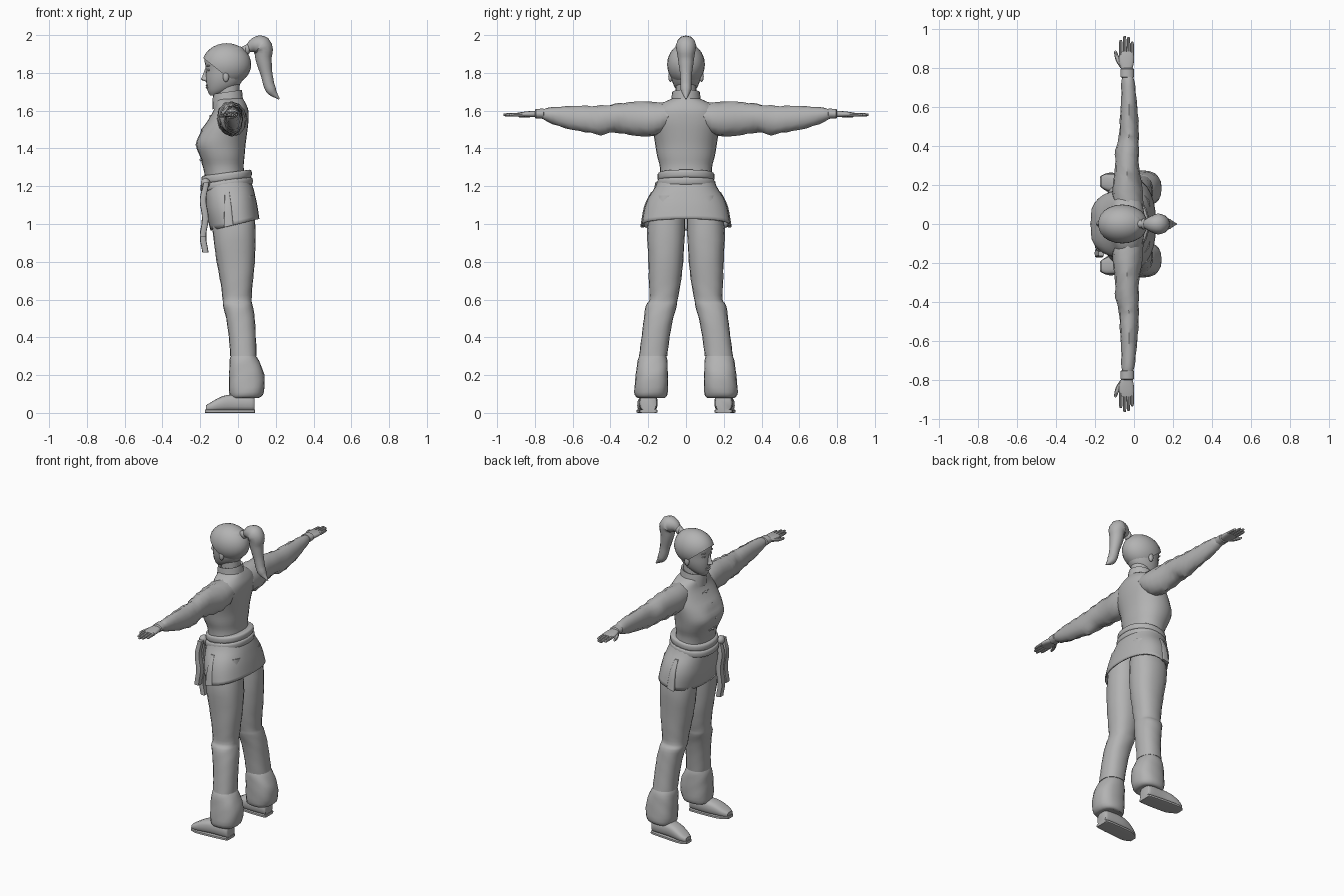
import bpy
import bmesh
from math import sin, cos, pi, copysign
from mathutils import Vector

if "Cube" in bpy.data.objects:
    bpy.data.objects.remove(bpy.data.objects["Cube"])

grey = bpy.data.materials.new("plain grey")
grey.use_nodes = True
grey.diffuse_color = (.45, .45, .45, 1)
grey.node_tree.nodes["Principled BSDF"].inputs["Base Color"].default_value = grey.diffuse_color


def finish(bm, name):
    """Turn a bmesh into a smooth grey object."""
    bmesh.ops.recalc_face_normals(bm, faces=bm.faces)
    mesh = bpy.data.meshes.new(name)
    bm.to_mesh(mesh)
    bm.free()
    obj = bpy.data.objects.new(name, mesh)
    bpy.context.collection.objects.link(obj)
    mesh.materials.append(grey)
    bpy.ops.object.select_all(action="DESELECT")
    obj.select_set(True)
    bpy.context.view_layer.objects.active = obj
    bpy.ops.object.shade_smooth_by_angle(angle=.7)
    return obj


def smooth_rings(rings, steps):
    """Insert rings along a spline through the given ones."""
    out = []
    last = len(rings) - 1
    for i in range(last):
        a, b, c, d = (rings[min(max(i + k, 0), last)] for k in (-1, 0, 1, 2))
        for s in range(steps):
            t = s / steps
            out.append([q + t / 2 * (r - p + t * (2 * p - 5 * q + 4 * r - e
                        + t * (3 * q - p - 3 * r + e)))
                        for p, q, r, e in zip(a, b, c, d)])
    return out + [list(rings[last])]


def loft(name, rings, axis="z", side=1, power=2, sides=20, steps=3,
         fold=0, caps=True, adjust=None):
    """Skin oval rings: position on the axis, then min and max of the other two."""
    bm = bmesh.new()
    rows = []
    for t, u0, u1, v0, v1 in smooth_rings(rings, steps):
        row = []
        for k in range(sides):
            a = 2 * pi * k / sides
            ripple = 1 + fold * sin(3 * a + 45 * t) * cos(a + 28 * t)
            c, s = (copysign(abs(f) ** (2 / power), f) * ripple for f in (cos(a), sin(a)))
            u = (u0 + u1) / 2 + (u1 - u0) / 2 * c
            v = (v0 + v1) / 2 + (v1 - v0) / 2 * s
            p = Vector({"z": (u, v, t), "y": (u, t, v), "x": (t, u, v)}[axis])
            if adjust:
                adjust(p)
            p.y *= side
            row.append(bm.verts.new(p))
        rows.append(row)
    for low, high in zip(rows, rows[1:]):
        for k in range(sides):
            n = (k + 1) % sides
            bm.faces.new((low[k], low[n], high[n], high[k]))
    if caps:
        bm.faces.new(rows[0])
        bm.faces.new(rows[-1])
    return finish(bm, name)


def even(rows):
    """Rings symmetric about the middle: height, back and front, half width."""
    return [(z, a, b, -h, h) for z, a, b, h in rows]


def ball(name, place, size, cut=None):
    bm = bmesh.new()
    bmesh.ops.create_uvsphere(bm, u_segments=24, v_segments=16, radius=1)
    for v in bm.verts:
        v.co = Vector(size) * v.co + Vector(place)
    if cut:
        bmesh.ops.bisect_plane(bm, geom=bm.verts[:] + bm.edges[:] + bm.faces[:],
                               plane_co=cut[0], plane_no=cut[1], clear_inner=True)
    return finish(bm, name)


# Jacket body and collar
def chest_valley(p):
    if p.x < -.1 and abs(p.y) < .05 and 1.34 < p.z < 1.5:
        p.x += .008


loft("jacket", even([
    (1.22, -.17, .04, .14), (1.3, -.185, .03, .138), (1.36, -.21, .035, .153),
    (1.42, -.231, .04, .163), (1.48, -.208, .048, .172), (1.54, -.165, .055, .18),
    (1.6, -.13, .055, .165), (1.64, -.12, .04, .125), (1.665, -.115, .025, .07)]),
    power=2.2, sides=28, adjust=chest_valley)


def collar_tilt(p):
    p.z += .15 * (p.x + .05)


loft("collar", even([(1.62, -.135, .03, .085), (1.66, -.135, .025, .077),
                     (1.7, -.13, .02, .073), (1.69, -.115, .005, .06)]),
     steps=2, adjust=collar_tilt)
loft("neck", even([(1.64, -.11, .005, .056), (1.75, -.115, .01, .054)]))

# Knotted fasteners down the chest
for z, x in ((1.57, -.147), (1.5, -.19), (1.42, -.22), (1.34, -.199)):
    loft("fastener_bar", [(-.035, x, x + .014, z - .004, z + .004),
                          (.035, x, x + .014, z - .004, z + .004)], axis="y", sides=8)
    ball("fastener_knot", (x + .002, 0, z), (.007, .009, .008))


# Flared jacket skirt with a slanting hem
def hem_slope(p):
    p.z += .24 * p.x * min(1, max(0, (1.2 - p.z) / .2))


skirt = loft("jacket_skirt", even([
    (1.26, -.165, .055, .14), (1.2, -.178, .078, .162), (1.14, -.175, .092, .2),
    (1.08, -.168, .103, .222), (1, -.145, .113, .235)]),
    power=2.3, sides=28, caps=False, adjust=hem_slope)
thick = skirt.modifiers.new("cloth_thickness", "SOLIDIFY")
thick.thickness = .008


# Belt in two wraps, knot and hanging tails
def belt_tilt(p):
    p.z += .13 * (p.x + .06)


for name, z, g in (("belt_lower", 1.21, .005), ("belt_upper", 1.25, 0)):
    loft(name, even([(z - .022, -.18 - g, .06 + g, .14 + g),
                     (z - .014, -.193 - g, .072 + g, .15 + g),
                     (z + .014, -.193 - g, .072 + g, .15 + g),
                     (z + .022, -.18 - g, .06 + g, .14 + g)]),
         sides=28, power=2.2, adjust=belt_tilt)
ball("belt_knot", (-.172, -.115, 1.215), (.025, .028, .028))
for name, y, low in (("belt_tail_front", -.105, .85), ("belt_tail_back", -.15, .93)):
    def sway(p):
        p.x += .007 * sin(p.z * 32)
    loft(name, [(1.22, -.19, -.16, y - .015, y + .015),
                (1.08, -.197, -.162, y - .022, y + .022),
                (low, -.195, -.162, y - .022, y + .022)],
         steps=6, sides=10, power=4, adjust=sway)

# Head, face and hair
loft("head", even([
    (1.68, -.147, -.11, .02), (1.7, -.159, -.05, .043), (1.73, -.166, 0, .063),
    (1.77, -.17, .03, .077), (1.82, -.17, .05, .084), (1.88, -.176, .05, .086),
    (1.93, -.14, .03, .062), (1.948, -.09, -.02, .02)]), sides=24)
loft("nose", even([(1.755, -.172, -.14, .013), (1.765, -.196, -.14, .016),
                   (1.78, -.19, -.14, .011), (1.825, -.173, -.14, .007)]), sides=12)
for z in (1.723, 1.735):
    ball("lip", (-.162, 0, z), (.009, .022, .006))
for s, word in ((-1, "left"), (1, "right")):
    ball(word + "_ear", (-.064, s * .082, 1.78), (.016, .012, .028))
    ball(word + "_eye", (-.154, s * .034, 1.815), (.009, .015, .007))
    ball(word + "_brow", (-.156, s * .036, 1.838), (.01, .021, .005))

ball("hair_cap", (-.06, 0, 1.845), (.13, .1, .112),
     cut=((-.085, 0, 1.8), (.62, 0, .78)))
ball("hair_tie", (.05, 0, 1.925), (.016, .028, .028))

path = bpy.data.curves.new("ponytail", "CURVE")
path.dimensions = "3D"
path.bevel_depth = 1
path.bevel_resolution = 4
path.resolution_u = 5
path.use_fill_caps = True
locks = [(.02, 1.915, .02), (.055, 1.93, .022), (.09, 1.945, .043), (.123, 1.943, .055),
         (.136, 1.87, .042), (.152, 1.79, .031), (.175, 1.71, .028), (.218, 1.662, .004)]
line = path.splines.new("BEZIER")
line.bezier_points.add(len(locks) - 1)
for point, (x, z, r) in zip(line.bezier_points, locks):
    point.co = (x, 0, z)
    point.radius = r
    point.handle_left_type = point.handle_right_type = "AUTO"
ponytail = bpy.data.objects.new("ponytail", path)
path.materials.append(grey)
bpy.context.collection.objects.link(ponytail)
bpy.ops.object.select_all(action="DESELECT")
ponytail.select_set(True)
bpy.context.view_layer.objects.active = ponytail
bpy.ops.object.convert(target="MESH")
bpy.ops.object.shade_smooth_by_angle(angle=.9)

# Limbs, built once per side
for s, word in ((-1, "left"), (1, "right")):
    loft(word + "_sleeve", [
        (.09, -.1, .04, 1.5, 1.645), (.17, -.11, .045, 1.465, 1.648),
        (.3, -.1, .028, 1.475, 1.642), (.38, -.095, .025, 1.485, 1.635),
        (.45, -.075, .022, 1.468, 1.63), (.53, -.072, .022, 1.485, 1.627),
        (.64, -.068, .015, 1.51, 1.62), (.73, -.065, .003, 1.54, 1.615),
        (.765, -.058, -.008, 1.56, 1.605)],
        axis="y", side=s, fold=.09, sides=12)
    loft(word + "_wrist_cuff", [
        (.75, -.06, -.008, 1.562, 1.605), (.755, -.07, 0, 1.557, 1.611),
        (.795, -.07, 0, 1.558, 1.609), (.8, -.06, -.008, 1.563, 1.603)],
        axis="y", side=s, steps=1)
    loft(word + "_palm", [
        (.78, -.058, -.013, 1.566, 1.6), (.82, -.075, -.002, 1.566, 1.598),
        (.86, -.078, 0, 1.568, 1.594), (.885, -.07, -.005, 1.57, 1.59)],
        axis="y", side=s, power=2.6)
    for x, tip, digit in ((-.068, .945, "index"), (-.048, .965, "middle"),
                          (-.028, .958, "ring"), (-.009, .935, "little")):
        loft(f"{word}_{digit}_finger", [
            (.865, x - .01, x + .01, 1.57, 1.59),
            (tip - .01, x - .008, x + .008, 1.57, 1.586),
            (tip, x - .003, x + .003, 1.575, 1.582)], axis="y", side=s, sides=8)
    loft(word + "_thumb", [
        (.8, -.07, -.04, 1.568, 1.593), (.84, -.094, -.068, 1.564, 1.585),
        (.88, -.102, -.086, 1.564, 1.58), (.89, -.097, -.092, 1.57, 1.575)],
        axis="y", side=s, sides=8)

    # Narrow overlapping strip at the side vent of the jacket skirt
    loft(word + "_side_vent", [
        (1.17, -.07, -.045, .165, .186), (1.1, -.072, -.035, .2, .222),
        (1, -.075, -.025, .22, .241)], side=s, power=4, adjust=hem_slope)

    # Trousers, gathered below the knee and above the ankle
    loft(word + "_trouser_leg", [
        (1.15, -.14, .08, .01, .17), (.97, -.135, .093, .006, .205),
        (.8, -.112, .088, .014, .2), (.68, -.092, .078, .03, .195),
        (.6, -.082, .073, .045, .193), (.57, -.08, .078, .048, .212),
        (.5, -.062, .088, .067, .224), (.4, -.048, .094, .086, .236),
        (.3, -.042, .1, .1, .248)], side=s, power=2.3, fold=.025)
    loft(word + "_trouser_cuff", [
        (.31, -.035, .09, .108, .24), (.275, -.046, .112, .1, .255),
        (.2, -.048, .14, .096, .266), (.11, -.045, .135, .096, .275),
        (.08, -.035, .11, .11, .258), (.09, -.02, .07, .14, .23)],
        side=s, power=2.5, fold=.03)

    # Slippers with flat soles
    loft(word + "_shoe", [
        (.088, .16, .235, .01, .08), (.07, .153, .245, .008, .095),
        (-.03, .15, .25, .008, .098), (-.09, .158, .257, .008, .085),
        (-.14, .172, .257, .008, .058), (-.17, .19, .245, .01, .04)],
        axis="x", side=s, power=2.8)
    loft(word + "_sole", [
        (.09, .165, .235, 0, .018), (.07, .15, .248, 0, .018),
        (-.09, .154, .262, 0, .018), (-.14, .168, .261, 0, .018),
        (-.174, .192, .244, 0, .018)], axis="x", side=s, power=6)
